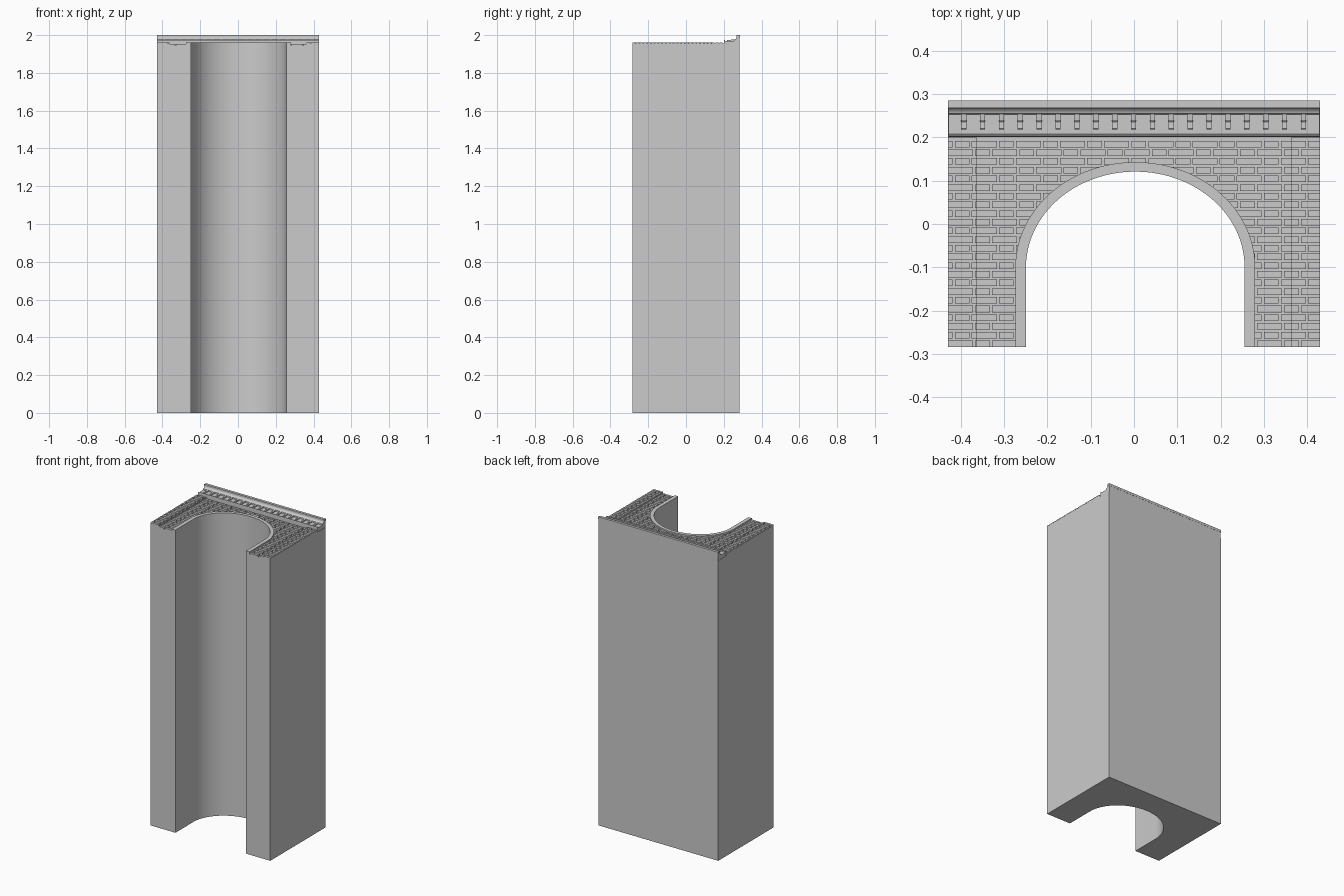
import bpy, bmesh, math

if "Cube" in bpy.data.objects:
    bpy.data.objects.remove(bpy.data.objects["Cube"])

W, D = 0.43, 0.284          # half width and half depth
CX, CY = 0.003, -0.10       # centre of the arch curve
Z_WALL, Z_PIL = 1.945, 1.956
X_PIL = 0.363               # inner edge of the raised corner strips
Y_TOP = 0.2                 # top of the brickwork


def finish(bm, name, smooth=False):
    bmesh.ops.recalc_face_normals(bm, faces=bm.faces)
    me = bpy.data.meshes.new(name)
    bm.to_mesh(me)
    bm.free()
    ob = bpy.data.objects.new(name, me)
    bpy.context.collection.objects.link(ob)
    if smooth:
        bpy.ops.object.select_all(action='DESELECT')
        ob.select_set(True)
        bpy.context.view_layer.objects.active = ob
        bpy.ops.object.shade_smooth_by_angle(angle=math.radians(25))
    return ob


def prism(bm, pts, vec):
    """Add a polygon swept along vec."""
    a = [bm.verts.new(p) for p in pts]
    b = [bm.verts.new([p[i] + vec[i] for i in range(3)]) for p in pts]
    n = len(a)
    bm.faces.new(a)
    bm.faces.new(b[::-1])
    for i in range(n):
        j = (i + 1) % n
        bm.faces.new((a[i], a[j], b[j], b[i]))


def plate(bm, pts, z0, z1):
    prism(bm, [(x, y, z0) for x, y in pts], (0, 0, z1 - z0))


def rect(x0, x1, y0, y1):
    return [(x0, y0), (x1, y0), (x1, y1), (x0, y1)]


def arch(a, b, n=48):
    """Arch outline from left foot to right foot."""
    curve = [(CX - a * math.cos(math.pi * i / n),
              CY + b * math.sin(math.pi * i / n)) for i in range(n + 1)]
    return [(CX - a, -D)] + curve + [(CX + a, -D)]


inner, outer = arch(0.2525, 0.221), arch(0.277, 0.243)

# Long tunnel body
bm = bmesh.new()
plate(bm, inner + [(W, -D), (W, D), (-W, D), (-W, -D)], 0, Z_WALL)
finish(bm, "tunnel_body", True)

# Plain raised trim around the arch
bm = bmesh.new()
plate(bm, inner + outer[::-1], Z_WALL, 1.962)
finish(bm, "arch_trim", True)

# Raised corner strips
bm = bmesh.new()
for s in (-1, 1):
    x0, x1 = sorted((s * X_PIL, s * W))
    plate(bm, rect(x0, x1, -D, Y_TOP), Z_WALL, Z_PIL)
finish(bm, "corner_strips")


# Brick courses, cut off underneath the arch trim
def half_open(y):
    a, b = 0.268, 0.235
    t = max(0, y - CY) / b
    return a * math.sqrt(1 - t * t) if t < 1 else 0


def brick(bm, x0, x1, y0, y1):
    if x1 - x0 < 0.004:
        return
    if x0 >= X_PIL - 1e-6 or x1 <= -X_PIL + 1e-6:
        plate(bm, rect(x0, x1, y0, y1), Z_PIL, Z_PIL + 0.006)
        return
    h0, h1 = half_open(y0), half_open(y1)
    if h0 == 0:
        plate(bm, rect(x0, x1, y0, y1), Z_WALL, Z_WALL + 0.008)
        return
    for s in (-1, 1):
        # distances from the arch axis: near and far end of the brick
        d = sorted((s * (x0 - CX), s * (x1 - CX)))
        n0, n1 = max(d[0], h0), max(d[0], h1)
        f0, f1 = max(d[1], n0), max(d[1], n1)
        if d[1] <= h1 + 0.002:
            continue
        pts = [(n0, y0), (f0, y0), (f1, y1), (n1, y1)]
        if f0 - n0 < 1e-5:      # corner sliver next to the curve
            k = (h0 - d[1]) / (h0 - h1)
            pts = [(d[1], y0 + k * (y1 - y0)), (f1, y1), (n1, y1)]
        plate(bm, [(CX + s * x, y) for x, y in pts], Z_WALL, Z_WALL + 0.008)


bm = bmesh.new()
ROWS, GAP = 24, 0.005
pitch = (Y_TOP - 0.003 + D) / ROWS
for r in range(ROWS):
    y0 = -D + r * pitch
    y1 = y0 + pitch - GAP
    x = -W - (0.047 if r % 2 else 0)
    k = 0
    while x < W:
        w = 0.034 if k % 2 else 0.058
        cuts = [max(x, -W)]
        end = min(x + w, W)
        cuts += [c for c in (-X_PIL, X_PIL) if cuts[0] < c < end] + [end]
        for c0, c1 in zip(cuts, cuts[1:]):
            brick(bm, c0, c1, y0, y1)
        x += w + GAP
        k += 1
finish(bm, "brick_courses")

# Frieze with its lower moulding and cove
bm = bmesh.new()
prof = [(0.201, Z_WALL), (0.201, 1.972), (0.203, 1.975), (0.206, 1.975),
        (0.208, 1.969), (0.253, 1.969), (0.255, 1.976), (0.260, 1.978),
        (0.265, 1.982), (0.268, 1.988), (0.268, 1.99), (D, 1.99), (D, Z_WALL)]
prism(bm, [(-0.428, y, z) for y, z in prof], (0.856, 0, 0))
finish(bm, "frieze")

# Top cornice slab
bm = bmesh.new()
plate(bm, rect(-W, W, 0.268, D + 0.001), 1.985, 2.0)
finish(bm, "cornice")

# Row of small brackets
bm = bmesh.new()
side = [(0.218, 1.969), (0.218, 1.973), (0.221, 1.975), (0.236, 1.974),
        (0.240, 1.977), (0.254, 1.978), (0.254, 1.969)]
for i in range(19):
    x = (i - 9) * 0.0436 - 0.001
    prism(bm, [(x - 0.006, y, z) for y, z in side], (0.012, 0, 0))
finish(bm, "brackets")
